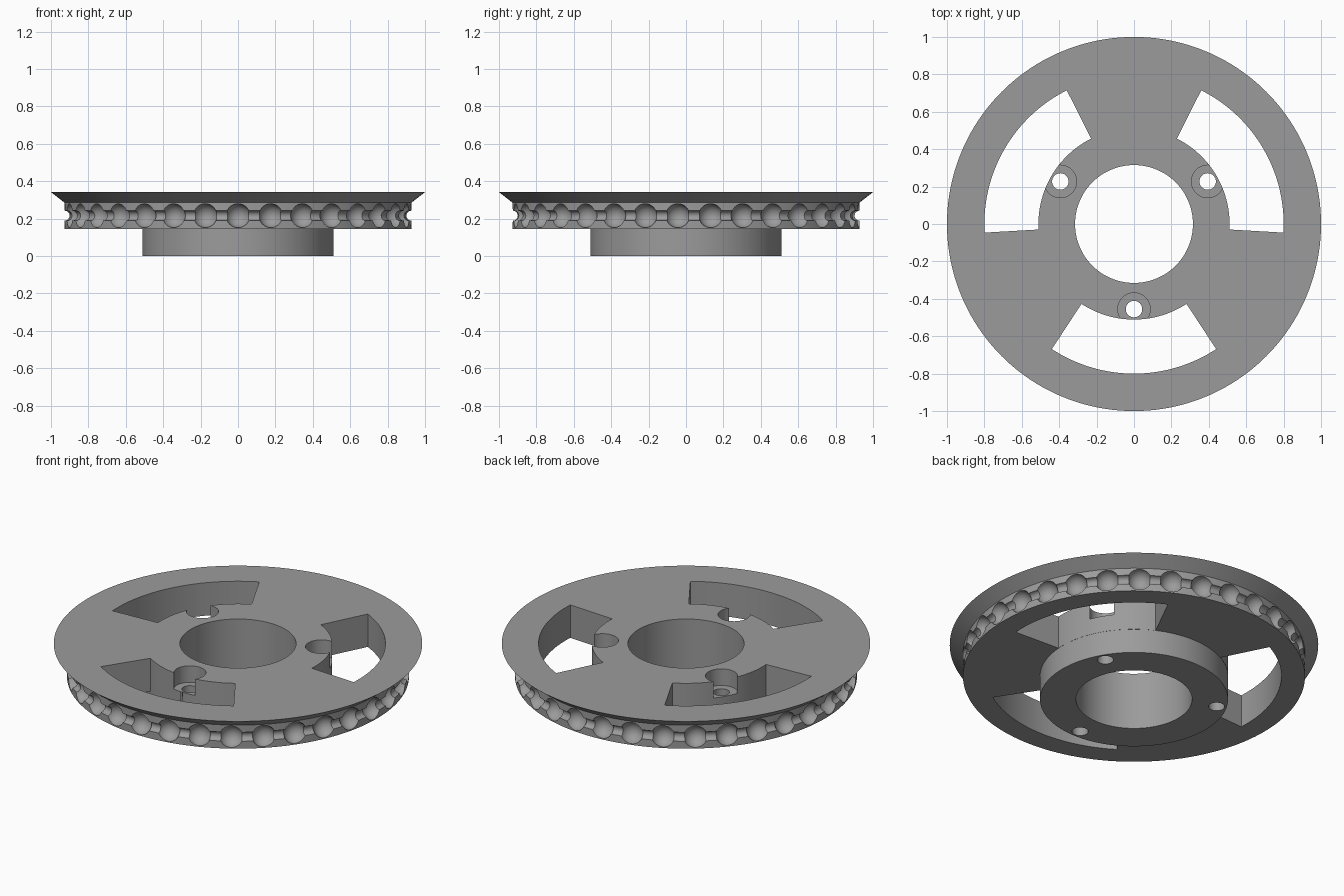
import bpy, bmesh, math
from mathutils import Matrix, Vector

if "Cube" in bpy.data.objects:
    bpy.data.objects.remove(bpy.data.objects["Cube"])

RIM_R, GROOVE_Z = 0.928, 0.216      # rim radius and chain centre height
POCKETS = 33                        # bead pockets around the rim

grey = bpy.data.materials.new("grey plastic")
grey.diffuse_color = (0.33, 0.33, 0.33, 1)
grey.use_nodes = True
grey.node_tree.nodes["Principled BSDF"].inputs["Base Color"].default_value = grey.diffuse_color


def make(name, bm):
    bmesh.ops.recalc_face_normals(bm, faces=bm.faces)
    me = bpy.data.meshes.new(name)
    bm.to_mesh(me)
    bm.free()
    ob = bpy.data.objects.new(name, me)
    bpy.context.collection.objects.link(ob)
    return ob


def lathe(name, profile, steps):
    """Revolve a closed (radius, z) profile about the z axis."""
    bm = bmesh.new()
    rings = []
    for i in range(steps):
        a = 2 * math.pi * i / steps
        rings.append([bm.verts.new((r * math.cos(a), r * math.sin(a), z)) for r, z in profile])
    n = len(profile)
    for i in range(steps):
        p, q = rings[i], rings[(i + 1) % steps]
        for j in range(n):
            k = (j + 1) % n
            bm.faces.new((p[j], q[j], q[k], p[k]))
    return make(name, bm)


def polar(r, deg, z=0.0):
    a = math.radians(deg)
    return Vector((r * math.cos(a), r * math.sin(a), z))


def cut(target, cutter):
    mod = target.modifiers.new("cut", 'BOOLEAN')
    mod.operation = 'DIFFERENCE'
    mod.solver = 'EXACT'
    mod.object = cutter
    cutter.hide_render = True
    cutter.hide_viewport = True


# Pulley body: hub, grooved rim and flared flange around the bore
wheel = lathe("pulley_wheel", [
    (0.315, 0.0), (0.51, 0.0), (0.51, 0.145), (RIM_R, 0.145),
    (RIM_R, 0.286), (1.0, 0.342), (0.315, 0.342)], 160)
wheel.data.materials.append(grey)

# Round channel for the chain links
channel = lathe("link_channel_cutter", [
    (RIM_R + 0.027 * math.cos(t * math.pi / 8), GROOVE_Z + 0.027 * math.sin(t * math.pi / 8))
    for t in range(16)], 200)

# Bead pockets
bm = bmesh.new()
for i in range(POCKETS):
    a = -90 + i * 360 / POCKETS
    place = Matrix.Translation(polar(RIM_R, a, GROOVE_Z)) @ Matrix.Rotation(math.radians(a + 1.3), 4, 'Z')
    bmesh.ops.create_uvsphere(bm, u_segments=28, v_segments=16, radius=0.064, matrix=place)
pockets = make("bead_pocket_cutter", bm)

# Three sector windows between the spokes
bm = bmesh.new()
for mid in (-90, 30, 150):
    arc = [mid - 33.3 + 66.6 * i / 32 for i in range(33)]
    outline = [polar(0.80, a, 0.08) for a in arc] + [polar(0.511, a, 0.08) for a in reversed(arc)]
    base = bm.faces.new([bm.verts.new(p) for p in outline])
    ext = bmesh.ops.extrude_face_region(bm, geom=[base])
    top = [v for v in ext["geom"] if isinstance(v, bmesh.types.BMVert)]
    bmesh.ops.translate(bm, verts=top, vec=(0, 0, 0.4))
windows = make("window_cutter", bm)


def bolt_cutter(name, radius, z0, z1):
    """Three upright cylinders on the bolt circle."""
    b = bmesh.new()
    for a in (-90, 30, 150):
        bmesh.ops.create_cone(b, cap_ends=True, segments=40, radius1=radius, radius2=radius,
                              depth=z1 - z0, matrix=Matrix.Translation(polar(0.455, a, (z0 + z1) / 2)))
    return make(name, b)


# Screw holes and their counterbores
holes = bolt_cutter("screw_hole_cutter", 0.044, -0.1, 0.5)
bores = bolt_cutter("counterbore_cutter", 0.087, 0.243, 0.5)

cutters = (channel, pockets, windows, bores, holes)
for c in cutters:
    cut(wheel, c)

# Bake the cuts, drop the helpers and smooth the curved walls
dg = bpy.context.evaluated_depsgraph_get()
baked = bpy.data.meshes.new_from_object(wheel.evaluated_get(dg))
wheel.modifiers.clear()
wheel.data = baked
baked.materials.clear()
baked.materials.append(grey)
for p in baked.polygons:
    p.material_index = 0
for c in cutters:
    bpy.data.objects.remove(c)
bpy.context.view_layer.objects.active = wheel
wheel.select_set(True)
bpy.ops.object.shade_smooth_by_angle(angle=math.radians(30))
